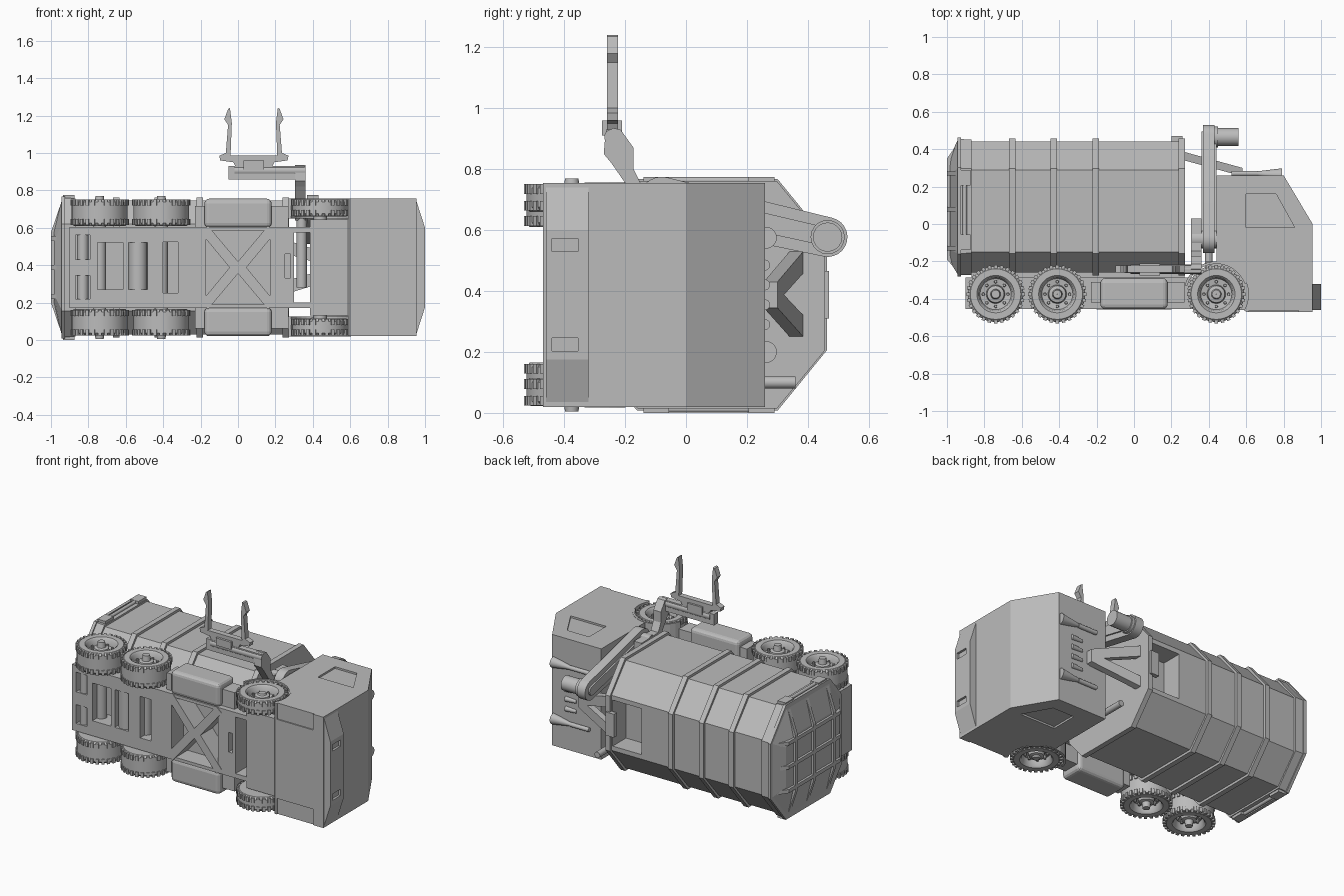
import bpy, bmesh, math
from mathutils import Vector, Matrix

if "Cube" in bpy.data.objects:
    bpy.data.objects.remove(bpy.data.objects["Cube"])

grey = bpy.data.materials.new("plain_grey")
grey.use_nodes = True
grey.diffuse_color = (0.5, 0.5, 0.5, 1)
grey.node_tree.nodes["Principled BSDF"].inputs["Base Color"].default_value = (0.5, 0.5, 0.5, 1)

MID = 0.3875          # the truck lies on its side: this is its centre plane in z
AXES = {"x": lambda a, b, t: (t, a, b), "y": lambda a, b, t: (a, t, b), "z": lambda a, b, t: (a, b, t)}


def flip(z, side):
    return MID + side * (z - MID)


def finish(name, bm, smooth=False):
    bmesh.ops.recalc_face_normals(bm, faces=bm.faces)
    me = bpy.data.meshes.new(name)
    bm.to_mesh(me)
    bm.free()
    ob = bpy.data.objects.new(name, me)
    bpy.context.collection.objects.link(ob)
    me.materials.append(grey)
    if smooth:
        activate(ob)
        bpy.ops.object.shade_smooth_by_angle(angle=math.radians(35))
    return ob


def activate(ob):
    bpy.ops.object.select_all(action="DESELECT")
    ob.select_set(True)
    bpy.context.view_layer.objects.active = ob


def loft(name, rings, smooth=False):
    bm = bmesh.new()
    loops = [[bm.verts.new(p) for p in ring] for ring in rings]
    for a, b in zip(loops, loops[1:]):
        for i in range(len(a)):
            j = (i + 1) % len(a)
            bm.faces.new((a[i], a[j], b[j], b[i]))
    bm.faces.new(loops[0])
    bm.faces.new(loops[-1])
    return finish(name, bm, smooth)


def prism(name, pts, axis, lo, hi, smooth=False):
    return loft(name, [[AXES[axis](a, b, t) for a, b in pts] for t in (lo, hi)], smooth)


def box(name, x, y, z):
    return prism(name, [(x[0], y[0]), (x[1], y[0]), (x[1], y[1]), (x[0], y[1])], "z", *z)


def rod(name, p, q, r, r2=None, n=20):
    p, q = Vector(p), Vector(q)
    rot = (q - p).to_track_quat("Z", "Y")
    circle = [(math.cos(k * math.tau / n), math.sin(k * math.tau / n), 0) for k in range(n)]
    return loft(name, [[e + rot @ (Vector(c) * s) for c in circle]
                       for e, s in ((p, r), (q, r if r2 is None else r2))], True)


def cut(ob, cutter):
    mod = ob.modifiers.new("cut", "BOOLEAN")
    mod.object, mod.solver = cutter, "EXACT"
    activate(ob)
    bpy.ops.object.modifier_apply(modifier=mod.name)
    bpy.data.objects.remove(cutter)


def soften(ob, width):
    mod = ob.modifiers.new("bevel", "BEVEL")
    mod.width, mod.segments = width, 3


def arc(cx, cy, r, a0, a1, n=12):
    return [(cx + r * math.cos(math.radians(a0 + (a1 - a0) * k / n)),
             cy + r * math.sin(math.radians(a0 + (a1 - a0) * k / n))) for k in range(n + 1)]


def capsule(name, a, b, ra, rb, x0, x1):
    t = math.degrees(math.atan2(b[1] - a[1], b[0] - a[0]))
    return prism(name, arc(*a, ra, t + 90, t + 270) + arc(*b, rb, t - 90, t + 90), "x", x0, x1, True)


def wheel(name, x, side, inner, cap):
    # lathed tyre and dished rim, with tread blocks and bolts
    bm = bmesh.new()
    prof = [(0.001, cap), (0.022, cap), (0.027, 0.735), (0.045, 0.73), (0.05, 0.7), (0.083, 0.705),
            (0.09, 0.742), (0.1, 0.752), (0.135, 0.752), (0.149, 0.738), (0.149, inner + 0.015),
            (0.138, inner), (0.05, inner), (0.045, inner + 0.03), (0.001, inner + 0.03)]
    vs = [bm.verts.new((r, 0, z - MID)) for r, z in prof]
    es = [bm.edges.new(e) for e in zip(vs, vs[1:])]
    bmesh.ops.spin(bm, geom=vs + es, axis=(0, 0, 1), cent=(0, 0, 0), angle=math.tau, steps=40)
    bmesh.ops.remove_doubles(bm, verts=bm.verts, dist=0.0005)
    for k in range(28):
        turn = Matrix.Rotation(k * math.tau / 28, 4, "Z")
        for z in (0.735, inner + 0.02):
            bmesh.ops.create_cube(bm, size=1, matrix=turn @ Matrix.Translation((0.147, 0, z - MID))
                                  @ Matrix.Diagonal((0.018, 0.018, 0.032, 1)))
    for k in range(8):
        turn = Matrix.Rotation(k * math.tau / 8, 4, "Z")
        bmesh.ops.create_cone(bm, cap_ends=True, segments=8, radius1=0.009, radius2=0.007, depth=0.025,
                              matrix=turn @ Matrix.Translation((0.066, 0, 0.71 - MID)))
    bmesh.ops.transform(bm, verts=bm.verts, matrix=Matrix.Translation((x, -0.375, MID))
                        @ Matrix.Diagonal((1, 1, side, 1)))
    finish(name, bm, True)


# Cab with wheel arches, side windows, bumper
arch = arc(0.44, -0.375, 0.172, -30, 90)
cab = prism("cab", [(0.44, 0.26), (0.8, 0.26), (0.955, 0), (0.955, -0.47), (0.6, -0.47)] + arch,
            "z", 0.02, 0.755)
for side in (1, -1):
    zs = sorted((flip(0.743, side), flip(0.8, side)))
    cut(cab, prism("window_cut", [(0.6, -0.02), (0.6, 0.16), (0.76, 0.16), (0.86, -0.02)], "z", *zs))
    cut(cab, box("step_cut", (0.615, 0.88), (-0.5, -0.462), sorted((flip(0.65, side), flip(0.8, side)))))
    # front mudguard
    prism("mudguard", arc(0.44, -0.375, 0.162, 20, 165) + arc(0.44, -0.375, 0.176, 165, 20), "z",
          *sorted((flip(0.65, side), flip(0.757, side))))
box("cab_floor", (0.385, 0.62), (-0.46, -0.2), (0.13, 0.645))
bumper = prism("bumper", [(0.95, 0.755), (1, 0.6), (1, 0.175), (0.95, 0.02)], "y", -0.46, -0.32)
for side in (1, -1):
    cut(bumper, box("headlight_cut", (0.985, 1.1), (-0.44, -0.355), sorted((flip(0.53, side), flip(0.572, side)))))
# Roof horns and marker lights
for z in (0.2, 0.575):
    rod("horn_bell", (0.66, 0.27, z), (0.79, 0.262, z), 0.012, 0.036)
    rod("horn_tube", (0.52, 0.27, z), (0.66, 0.27, z), 0.014)
for z in (0.29, 0.355, 0.42, 0.485):
    rod("roof_light", (0.62, 0.258, z), (0.7, 0.258, z), 0.012, 0.018)


# Container body: an eight-sided section along x
def octagon(grow=0.0):
    g = grow
    top = [(-0.26 - g, 0.62), (-0.15 - g / 2, 0.745 + g), (0.29 + g / 2, 0.745 + g), (0.44 + g, 0.57)]
    return top + [(y, flip(z, -1)) for y, z in reversed(top)]


body = prism("container", octagon(), "x", -0.94, 0.27)
cut(body, box("hopper_cut", (0.02, 0.23), (0.3, 0.6), (0.235, 0.54)))
for x in (-0.65, -0.43, -0.205, 0.255):
    prism("container_rib", octagon(0.016), "x", x - 0.017, x + 0.017)


# Tapered tailgate with ribs
def taper(grow=0.0):
    back = [(-0.2, 0.53), (-0.14, 0.57), (0.27, 0.57), (0.36, 0.52)]
    back = back + [(y, flip(z, -1)) for y, z in reversed(back)]
    return [[(x - grow, y, z) for y, z in ring]
            for x, ring in ((-0.87, octagon(0.012)), (-0.94, octagon(0.014)), (-0.985, back))]


loft("tailgate", taper())
prism("tailgate_rim", octagon(0.022), "x", -0.945, -0.925)
for y in (-0.13, 0.08, 0.27):
    for side in (1, -1):
        prism("tailgate_rib", [(-0.94, flip(0.75, side)), (-1, flip(0.575, side)), (-1, MID), (-0.94, MID)],
              "y", y - 0.012, y + 0.012)
for z in (0.23, MID, 0.545):
    prism("tailgate_upright", [(-0.93, -0.27), (-1, -0.19), (-1, 0.35), (-0.93, 0.45)], "z", z - 0.012, z + 0.012)

# Tailgate latches with side bars
for side in (1, -1):
    for y in (-0.14, 0.205):
        box("latch", (-0.935, -0.875), (y, y + 0.085), sorted((flip(0.73, side), flip(0.775, side))))
    rod("latch_bar", (-0.905, -0.1, flip(0.763, side)), (-0.905, 0.25, flip(0.763, side)), 0.011)

# Chassis with open pockets and a crossed brace
box("body_support", (-0.87, 0.27), (-0.3, -0.25), (0.22, 0.555))
frame = box("chassis", (-0.9, 0.62), (-0.455, -0.285), (0.17, 0.605))
pockets = [((-0.87, -0.79), 0.22, 0.345), ((-0.87, -0.79), 0.43, 0.56), ((-0.75, -0.615), 0.27, 0.52),
           ((-0.585, -0.485), 0.27, 0.52), ((-0.4, -0.32), 0.25, 0.525), ((-0.17, 0.17), 0.19, 0.585),
           ((0.25, 0.28), 0.33, 0.46)]
for x, z0, z1 in pockets:
    cut(frame, box("pocket_cut", x, (-0.6, -0.33), (z0, z1)))
cut(frame, box("gap_cut", (0.3, 0.385), (-0.6, 0), (0.2, 0.575)))
for sx in (1, -1):
    for side in (1, -1):
        prism("cross_brace", [(0, flip(0.42, side)), (sx * 0.16, flip(0.61, side)),
                              (sx * 0.2, flip(0.575, side)), (sx * 0.045, MID), (0, MID)], "y", -0.458, -0.33)
rod("drive_shaft", (-0.535, -0.4, 0.27), (-0.535, -0.4, 0.52), 0.05)
for z0, z1 in ((0.22, 0.345), (0.43, 0.56)):
    rod("tow_pin", (-0.83, -0.42, z0), (-0.83, -0.42, z1), 0.03)

# Side tanks, brackets, axles and wheels
for side in (1, -1):
    soften(box("side_tank", (-0.18, 0.18), (-0.455, -0.29), sorted((flip(0.6, side), flip(0.755, side)))), 0.025)
    box("tank_bracket", (-0.23, 0.27), (-0.42, -0.31), sorted((flip(0.6, side), flip(0.715, side))))
    wheel("rear_wheel", -0.74, side, 0.61, 0.77)
    wheel("middle_wheel", -0.41, side, 0.61, 0.77)
    wheel("front_wheel", 0.44, side, 0.66, 0.745)
for x in (-0.74, -0.41, 0.44):
    rod("axle", (x, -0.375, 0.1), (x, -0.375, 0.675), 0.035)

# Sloping triangular frame between body and cab
tri = [[(0.27, 0.385, 0.25), (0.27, 0.385, 0.53), (0.58, 0.3, 0.43), (0.58, 0.3, 0.345)]]
tri.append([(x, y - 0.045, z) for x, y, z in tri[0]])
hitch = loft("hitch_frame", tri)
cut(hitch, prism("hitch_cut", [(0.2, 0.3), (0.2, 0.48), (0.5, MID)], "y", 0.1, 0.6))
box("roof_bracket", (0.2, 0.26), (0.44, 0.47), (0.31, 0.465))

# Exhaust stack
rod("exhaust", (0.4, -0.25, 0.1), (0.4, 0.36, 0.1), 0.02)

# Folding lift arm and its cylinders
capsule("lift_arm", (0.465, 0.577), (-0.08, 0.7), 0.065, 0.075, 0.37, 0.43)
capsule("lift_arm_ridge", (0.465, 0.577), (-0.08, 0.7), 0.03, 0.035, 0.36, 0.44)
rod("arm_motor", (0.43, 0.465, 0.577), (0.56, 0.465, 0.577), 0.048)
rod("arm_motor_rim", (0.43, 0.465, 0.577), (0.45, 0.465, 0.577), 0.056)
rod("arm_pivot", (0.31, -0.08, 0.7), (0.44, -0.08, 0.7), 0.05)
rod("ram", (0.34, -0.1, 0.28), (0.34, -0.1, 0.66), 0.028)
prism("fore_arm", [(0.03, 0.74), (0.03, 0.64), (-0.12, 0.64), (-0.2, 0.755), (-0.245, 0.82), (-0.27, 0.85),
                   (-0.265, 0.91), (-0.24, 0.935), (-0.215, 0.93), (-0.172, 0.87), (-0.172, 0.8),
                   (-0.145, 0.745)], "x", 0.305, 0.36)
box("arm_bar", (-0.05, 0.355), (-0.262, -0.222), (0.857, 0.93))
rod("bar_hinge", (-0.02, -0.242, 0.905), (0.36, -0.242, 0.905), 0.026)

# Gripper with two upright prongs
half = [(0.125, 0.985), (0.118, 1.16), (0.128, 1.24), (0.138, 1.235), (0.158, 1.18), (0.138, 1.15),
        (0.15, 1.0), (0.185, 0.985), (0.18, 0.96), (0.11, 0.95), (0.085, 0.9)]
CX = 0.085
prism("gripper", [(CX + d, z) for d, z in half] + [(CX - d, z) for d, z in reversed(half)], "y", -0.26, -0.223)
box("gripper_pad", (0.03, 0.14), (-0.275, -0.21), (0.91, 0.96))
